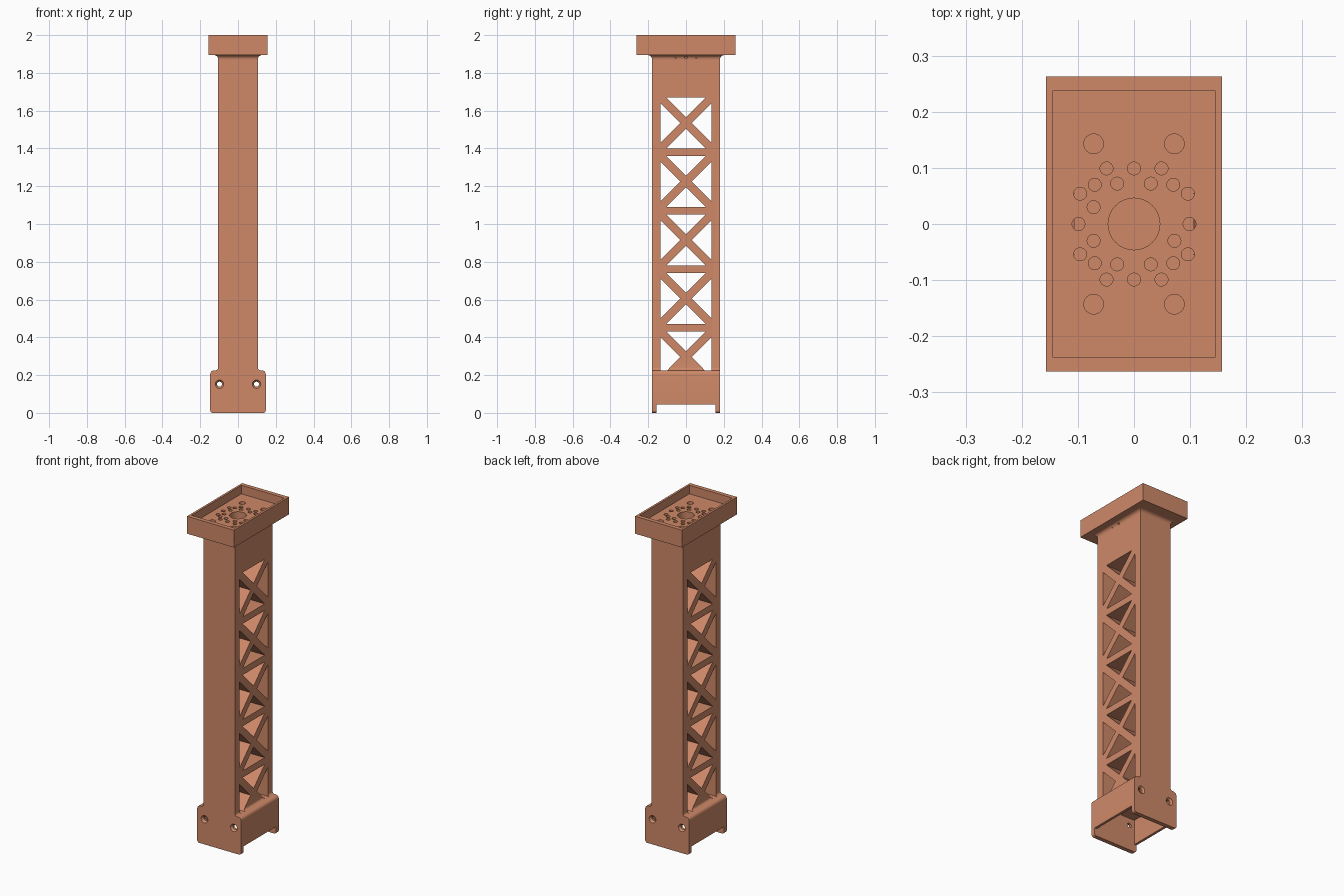
import bpy, bmesh
from math import sin, cos, pi, radians
from mathutils import Matrix, Vector

if "Cube" in bpy.data.objects:
    bpy.data.objects.remove(bpy.data.objects["Cube"])

mat = bpy.data.materials.new("copper_orange")
mat.diffuse_color = (0.62, 0.25, 0.14, 1)
mat.use_nodes = True
mat.node_tree.nodes["Principled BSDF"].inputs["Base Color"].default_value = mat.diffuse_color


def finish(bm, name):
    bmesh.ops.recalc_face_normals(bm, faces=bm.faces)
    me = bpy.data.meshes.new(name)
    bm.to_mesh(me)
    bm.free()
    ob = bpy.data.objects.new(name, me)
    bpy.context.collection.objects.link(ob)
    me.materials.append(mat)
    return ob


def prism(bm, pts, axis, a, b):
    """Extrude a 2D outline (with z as second coordinate) along x or y."""
    def place(p, t):
        return (t, p[0], p[1]) if axis == 'x' else (p[0], t, p[1])
    lo = [bm.verts.new(place(p, a)) for p in pts]
    hi = [bm.verts.new(place(p, b)) for p in pts]
    bm.faces.new(lo)
    bm.faces.new(hi[::-1])
    for i in range(len(pts)):
        j = (i + 1) % len(pts)
        bm.faces.new((lo[i], lo[j], hi[j], hi[i]))


def rod(bm, base, tip, r1, r2=None, seg=32):
    """Cylinder or cone between two points."""
    base, tip = Vector(base), Vector(tip)
    d = tip - base
    m = Matrix.Translation((base + tip) / 2) @ d.to_track_quat('Z', 'Y').to_matrix().to_4x4()
    bmesh.ops.create_cone(bm, cap_ends=True, segments=seg, radius1=r1,
                          radius2=r1 if r2 is None else r2, depth=d.length, matrix=m)


def cut(ob, bm):
    tool = finish(bm, "cutter")
    tool.hide_render = True
    mod = ob.modifiers.new("cut", 'BOOLEAN')
    mod.operation, mod.solver, mod.object = 'DIFFERENCE', 'EXACT', tool
    bpy.context.view_layer.objects.active = ob
    bpy.ops.object.modifier_apply(modifier=mod.name)
    bpy.data.objects.remove(tool)


def arc(cx, cz, r, a0, a1, n=6):
    return [(cx + r * cos(radians(a0 + (a1 - a0) * i / n)),
             cz + r * sin(radians(a0 + (a1 - a0) * i / n))) for i in range(n + 1)]


# Column and flared foot: one symmetric front outline
BASE, COL, DEPTH, JOINT = 0.147, 0.105, 0.18, 1.872
side = (arc(BASE - 0.014, 0.014, 0.014, -90, 0)
        + arc(BASE - 0.02, 0.205, 0.02, 0, 90)
        + arc(COL + 0.015, 0.24, 0.015, 270, 180)
        + [(COL, JOINT)])
bm = bmesh.new()
prism(bm, side + [(-x, z) for x, z in reversed(side)], 'y', -DEPTH, DEPTH)
column = finish(bm, "column_and_foot")

# Crossed-brace windows through the column
bm = bmesh.new()
H, A, B = 0.135, 0.03, 0.105
for k in range(5):
    c = 1.535 - 0.31 * k
    low = k == 4
    prism(bm, [(0, c + A), (B, c + H), (-B, c + H)], 'x', -0.2, 0.2)
    if not low:
        prism(bm, [(0, c - A), (B, c - H), (-B, c - H)], 'x', -0.2, 0.2)
    for s in (-1, 1):
        tail = [(s * H, 0.225), (s * 0.1, 0.225)] if low else [(s * H, c - B)]
        prism(bm, [(s * A, c), (s * H, c + B)] + tail, 'x', -0.2, 0.2)
cut(column, bm)

# Open socket under the foot, and shortened side walls
bm = bmesh.new()
prism(bm, [(-0.132, -0.05), (0.132, -0.05), (0.132, 0.195), (-0.132, 0.195)], 'y', -0.155, 0.155)
cut(column, bm)
bm = bmesh.new()
prism(bm, [(-0.155, -0.05), (0.155, -0.05), (0.155, 0.045), (-0.155, 0.045)], 'x', -0.2, 0.2)
cut(column, bm)

# Countersunk screw holes in front and back plates
bm = bmesh.new()
for s in (-1, 1):
    rod(bm, (s * 0.098, -0.3, 0.152), (s * 0.098, 0.3, 0.152), 0.013)
cut(column, bm)
bm = bmesh.new()
for s in (-1, 1):
    for f in (-1, 1):
        rod(bm, (s * 0.098, f * 0.182, 0.152), (s * 0.098, f * 0.168, 0.152), 0.024, 0.0135)
cut(column, bm)

# Mounting tray: stacked rectangles for neck flare, outer wall, rim and recess
FLOOR = 1.948
rings = []
for i in range(7):
    t = i / 6 * pi / 2
    g = 0.022 * (1 - cos(t))
    rings.append((COL + g, DEPTH + g, JOINT + 0.022 * sin(t)))
rings += [(0.157, 0.263, 1.895), (0.157, 0.263, 2.0), (0.144, 0.238, 2.0), (0.144, 0.238, FLOOR)]
bm = bmesh.new()
loops = [[bm.verts.new((sx * x, sy * y, z)) for sx, sy in ((-1, -1), (1, -1), (1, 1), (-1, 1))]
         for x, y, z in rings]
bm.faces.new(loops[0])
bm.faces.new(loops[-1])
for lo, hi in zip(loops, loops[1:]):
    for i in range(4):
        j = (i + 1) % 4
        bm.faces.new((lo[i], lo[j], hi[j], hi[i]))
tray = finish(bm, "mounting_tray")

# Bolt pattern in the tray floor
bm = bmesh.new()
rod(bm, (0, 0, 1.88), (0, 0, 1.97), 0.046, seg=48)
quarter = [(0.049, 0.099), (0.07, 0.07), (0.03, 0.072), (0.096, 0.054), (0.072, 0.03)]
spots = {(sx * x, sy * y) for x, y in quarter for sx in (-1, 1) for sy in (-1, 1)}
spots |= {(0, 0.099), (0, -0.099), (0.099, 0), (-0.099, 0)}
spots.discard((0.072, 0.03))
for x, y in sorted(spots):
    rod(bm, (x, y, 1.88), (x, y, 1.97), 0.0115, seg=24)
for sx in (-1, 1):
    for sy in (-1, 1):
        rod(bm, (sx * 0.072, sy * 0.143, 1.88), (sx * 0.072, sy * 0.143, 1.97), 0.0175)
cut(tray, bm)

for ob in (column, tray):
    bpy.ops.object.select_all(action='DESELECT')
    ob.select_set(True)
    bpy.context.view_layer.objects.active = ob
    bpy.ops.object.shade_smooth_by_angle(angle=radians(30))
